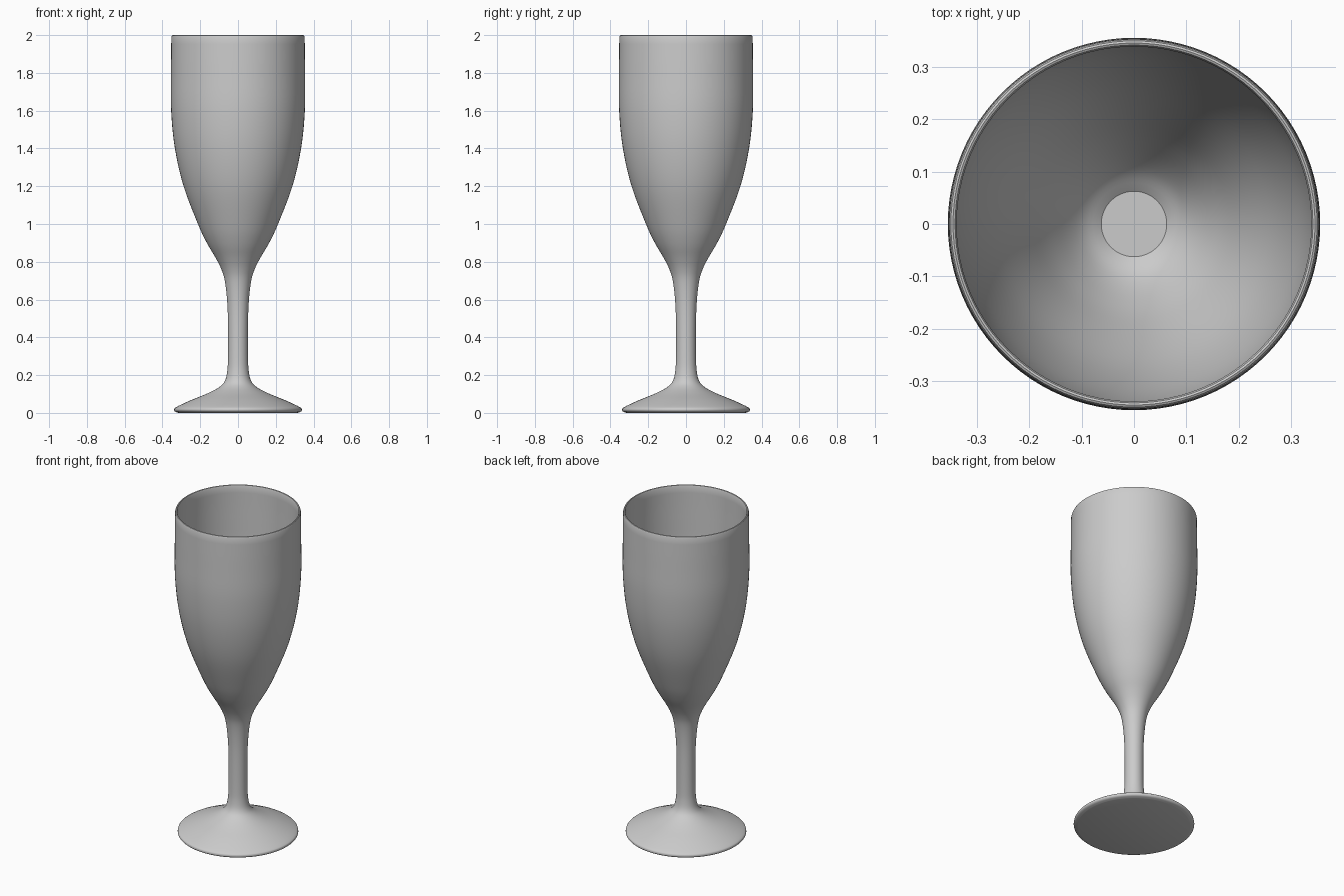
import bpy, bmesh, math
from mathutils import Vector

cube = bpy.data.objects.get("Cube")
if cube:
    bpy.data.objects.remove(cube, do_unlink=True)

SEGMENTS = 96


def smooth_path(points, steps=5):
    """Catmull-Rom curve through (radius, height) points."""
    p = [Vector(q) for q in points]
    p = [2 * p[0] - p[1]] + p + [2 * p[-1] - p[-2]]
    path = []
    for a, b, c, d in zip(p, p[1:], p[2:], p[3:]):
        for i in range(steps):
            t = i / steps
            path.append(0.5 * (2 * b + (c - a) * t + (2 * a - 5 * b + 4 * c - d) * t**2
                               + (3 * b - a - 3 * c + d) * t**3))
    return path + [p[-2]]


def lathe(name, path, material):
    """Revolve a profile that starts and ends on the axis."""
    bm = bmesh.new()
    verts = [bm.verts.new((r, 0, z)) for r, z in path]
    edges = [bm.edges.new(pair) for pair in zip(verts, verts[1:])]
    bmesh.ops.spin(bm, geom=verts + edges, cent=(0, 0, 0), axis=(0, 0, 1),
                   angle=math.tau, steps=SEGMENTS, use_merge=True)
    bmesh.ops.remove_doubles(bm, verts=bm.verts, dist=0.0001)
    bmesh.ops.recalc_face_normals(bm, faces=bm.faces)
    mesh = bpy.data.meshes.new(name)
    bm.to_mesh(mesh)
    bm.free()
    mesh.materials.append(material)
    obj = bpy.data.objects.new(name, mesh)
    bpy.context.collection.objects.link(obj)
    bpy.context.view_layer.objects.active = obj
    obj.select_set(True)
    bpy.ops.object.shade_smooth_by_angle(angle=math.radians(35))
    return obj


grey = bpy.data.materials.new("light grey")
grey.use_nodes = True
colour = (0.6, 0.6, 0.6, 1)
grey.diffuse_color = colour
grey.node_tree.nodes["Principled BSDF"].inputs["Base Color"].default_value = colour

# Foot edge, foot slope, stem and outside of the bowl
outside = smooth_path([
    (0.315, 0), (0.333, 0.007), (0.338, 0.018), (0.325, 0.032), (0.25, 0.067),
    (0.16, 0.104), (0.1, 0.136), (0.07, 0.168), (0.057, 0.22), (0.053, 0.3),
    (0.053, 0.48), (0.058, 0.6), (0.07, 0.7), (0.088, 0.76), (0.118, 0.82),
    (0.165, 0.9), (0.212, 1.0), (0.288, 1.2), (0.334, 1.4), (0.354, 1.6),
    (0.355, 1.8), (0.353, 1.99)])

# Softened rim
rim = [Vector(q) for q in [(0.35, 1.998), (0.346, 2.0), (0.342, 1.998)]]

# Inside of the bowl down to its flat floor
inside = smooth_path([
    (0.339, 1.99), (0.34, 1.8), (0.338, 1.6), (0.318, 1.4), (0.272, 1.2),
    (0.195, 1.0), (0.147, 0.9), (0.104, 0.835), (0.0625, 0.8)])

axis_bottom, axis_floor = Vector((0, 0)), Vector((0, 0.8))
lathe("goblet", [axis_bottom] + outside + rim + inside + [axis_floor], grey)
